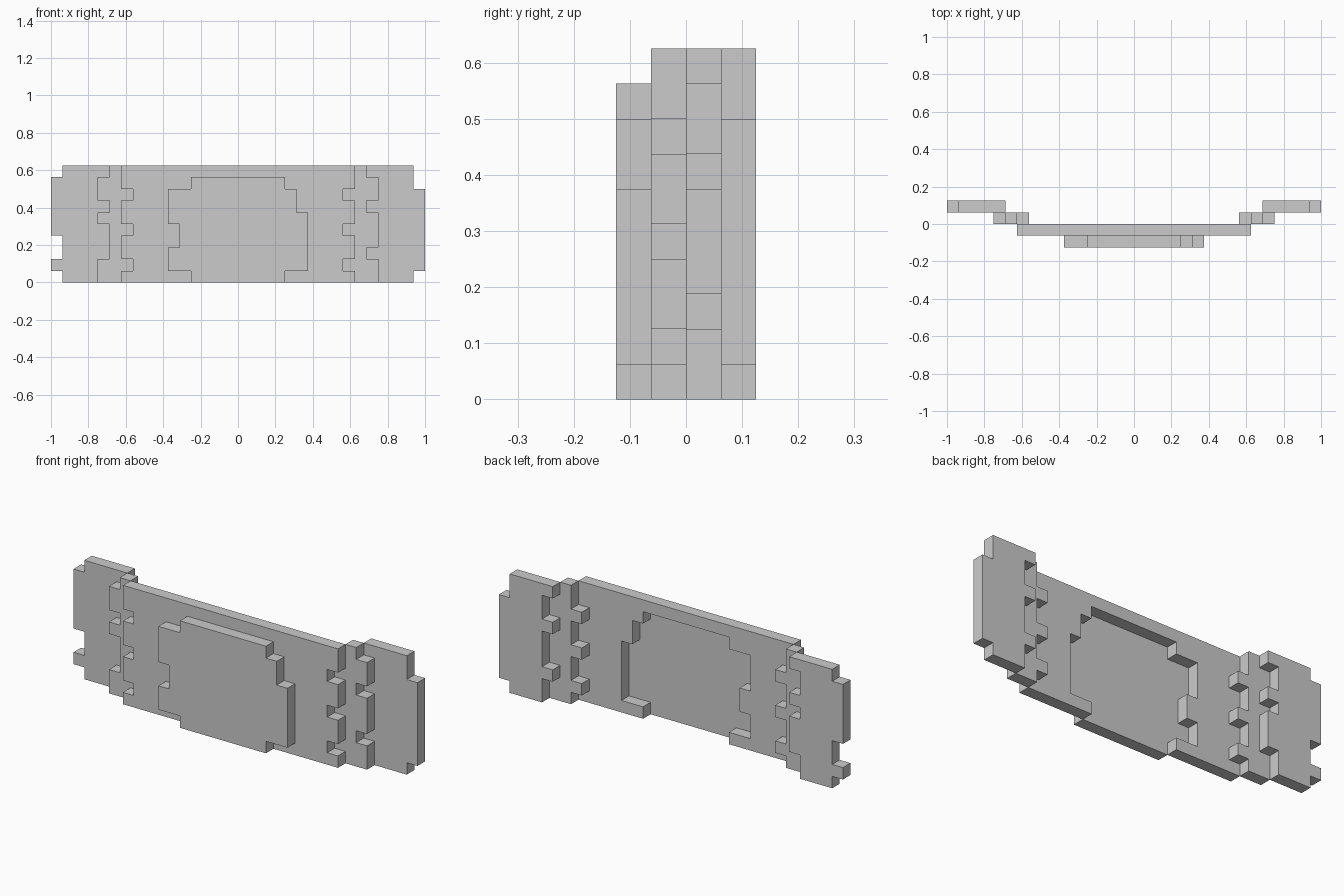
import bpy, bmesh

if "Cube" in bpy.data.objects:
    bpy.data.objects.remove(bpy.data.objects["Cube"])

U = 0.0625  # one block

# Stepped vertical edges, bottom to top: (x, height where the step ends), in blocks
PANEL_L = [(-4, 1), (-6, 3), (-5, 5), (-6, 8), (-4, 9)]
PANEL_R = [(4, 1), (6, 6), (5, 8), (4, 9)]
FRAME_R = [(10, 1), (9, 2), (10, 4), (9, 5), (10, 7), (9, 8), (10, 10)]
FRAME_L = [(-x, z) for x, z in FRAME_R]
JOINT_R = [(12, 2), (11, 3), (12, 6), (11, 7), (12, 9), (11, 10)]
JOINT_L = [(-12, 2), (-11, 5), (-12, 6), (-11, 7), (-12, 9), (-11, 10)]
TIP_R = [(15, 1), (16, 8), (15, 10)]
TIP_L = [(-15, 1), (-16, 2), (-15, 4), (-16, 9), (-15, 10)]


def up(steps):
    pts, z0 = [], 0
    for x, z1 in steps:
        pts += [(x, z0), (x, z1)]
        z0 = z1
    return pts


def down(steps):
    return up(steps)[::-1]


def plate(name, outline, layer):
    """Extrude an x-z outline one block deep; layer 0 is the front."""
    bm = bmesh.new()
    y = (layer - 2) * U
    face = bm.faces.new([bm.verts.new((x * U, y, z * U)) for x, z in outline])
    new = bmesh.ops.extrude_face_region(bm, geom=[face], use_keep_orig=True)["geom"]
    bmesh.ops.translate(bm, vec=(0, U, 0),
                        verts=[g for g in new if isinstance(g, bmesh.types.BMVert)])
    bmesh.ops.recalc_face_normals(bm, faces=bm.faces)
    mesh = bpy.data.meshes.new(name)
    bm.to_mesh(mesh)
    bm.free()
    bpy.context.collection.objects.link(bpy.data.objects.new(name, mesh))


# Raised centre panel
plate("front_panel", up(PANEL_R) + down(PANEL_L), 0)
# Frame, open behind the centre panel
plate("panel_frame", up(FRAME_R) + down(FRAME_L) + up(PANEL_L) + down(PANEL_R), 1)
# Narrow strips stepping back on each side
plate("right_strip", up(JOINT_R) + down(FRAME_R), 2)
plate("left_strip", up(FRAME_L) + down(JOINT_L), 2)
# Outer wings
plate("right_wing", up(TIP_R) + down(JOINT_R), 3)
plate("left_wing", up(JOINT_L) + down(TIP_L), 3)
